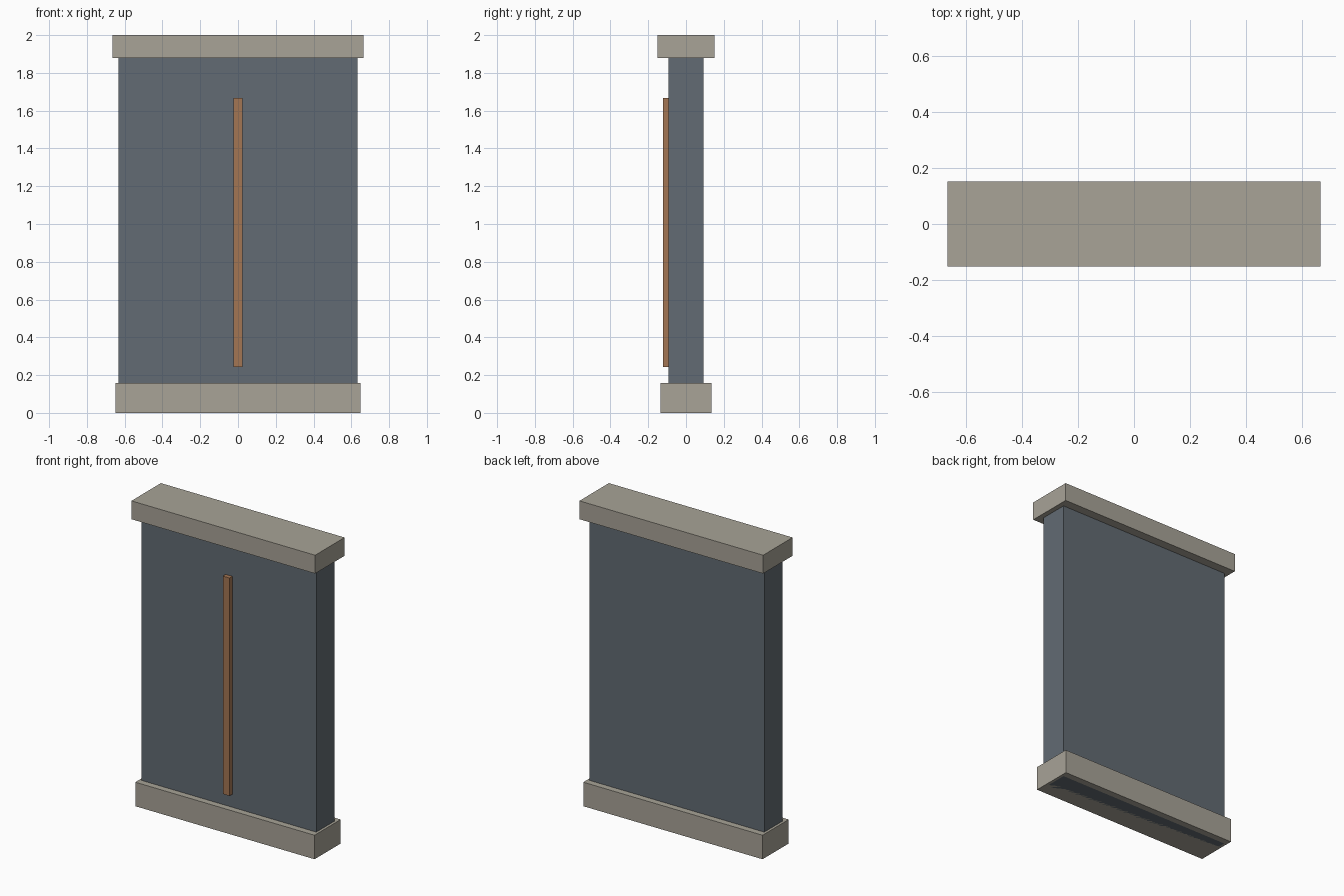
import bpy

cube = bpy.data.objects.get("Cube")
if cube:
    bpy.data.objects.remove(cube, do_unlink=True)


def srgb(*rgb):
    return tuple((c / 255 / 12.92) if c < 11 else ((c / 255 + 0.055) / 1.055) ** 2.4
                 for c in rgb) + (1.0,)


def material(name, colour):
    mat = bpy.data.materials.new(name)
    mat.use_nodes = True
    mat.diffuse_color = colour
    bsdf = next(n for n in mat.node_tree.nodes if n.type == 'BSDF_PRINCIPLED')
    bsdf.inputs["Base Color"].default_value = colour
    return mat


def box(name, half_x, y_range, z_range, mat):
    """Sharp-edged block, centred on x."""
    (y0, y1), (z0, z1) = y_range, z_range
    bpy.ops.mesh.primitive_cube_add(size=1, location=(0, (y0 + y1) / 2, (z0 + z1) / 2))
    obj = bpy.context.object
    obj.name = obj.data.name = name
    for v in obj.data.vertices:
        v.co.x *= 2 * half_x
        v.co.y *= y1 - y0
        v.co.z *= z1 - z0
    obj.data.materials.append(mat)
    return obj


stone = material("warm grey stone", srgb(168, 163, 151))
slate = material("slate blue grey", srgb(98, 107, 115))
copper = material("copper brown", srgb(164, 118, 84))

# Wall slab, running down through the plinth to the floor
box("wall_panel", 0.632, (-0.093, 0.093), (0, 1.88), slate)

# Stone plinth and overhanging cap
box("base_plinth", 0.649, (-0.135, 0.135), (0, 0.157), stone)
box("top_cap", 0.665, (-0.152, 0.152), (1.88, 2), stone)

# Vertical strip on the front face
box("front_strip", 0.024, (-0.122, -0.09), (0.242, 1.668), copper)
